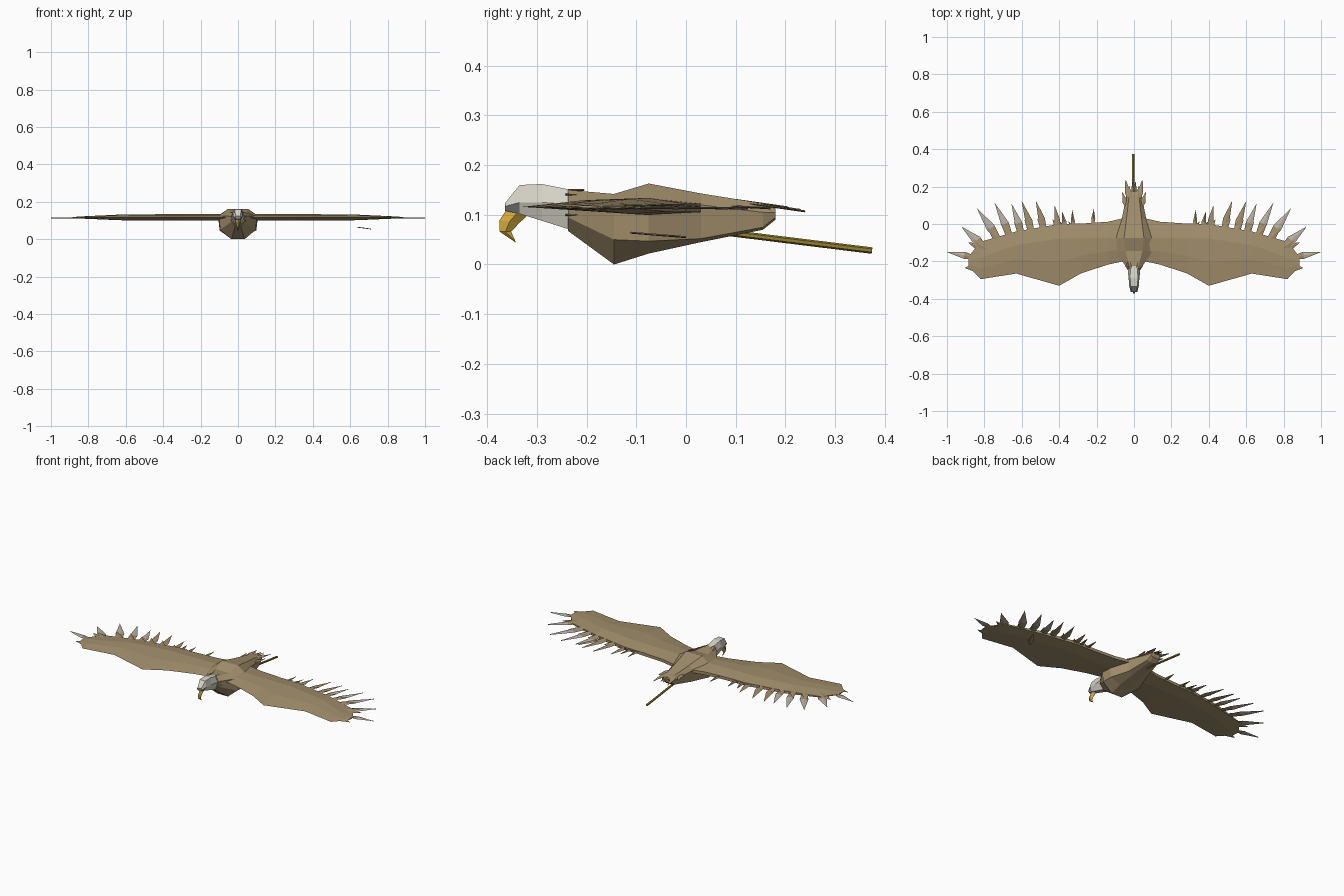
import bpy, bmesh, math
from mathutils import Vector

if "Cube" in bpy.data.objects:
    bpy.data.objects.remove(bpy.data.objects["Cube"])


def mat(name, r, g, b):
    m = bpy.data.materials.new(name)
    m.diffuse_color = (r, g, b, 1)
    m.use_nodes = True
    m.node_tree.nodes["Principled BSDF"].inputs["Base Color"].default_value = m.diffuse_color
    return m


BROWN = mat("tan_brown", .37, .28, .155)
WHITE = mat("off_white", .68, .66, .58)
GOLD = mat("beak_gold", .68, .41, .05)
GREY = mat("cere_grey", .25, .25, .25)
TIP = mat("feather_tip_grey", .50, .46, .39)
OCHRE = mat("dark_ochre", .30, .21, .03)


def finish(bm, name, mats):
    bmesh.ops.remove_doubles(bm, verts=bm.verts, dist=1e-5)
    bmesh.ops.recalc_face_normals(bm, faces=bm.faces)
    me = bpy.data.meshes.new(name)
    bm.to_mesh(me)
    bm.free()
    for m in mats:
        me.materials.append(m)
    ob = bpy.data.objects.new(name, me)
    bpy.context.collection.objects.link(ob)
    return ob


def loft(bm, rings):
    """Skin closed rings of equal length and cap both ends."""
    rows = [[bm.verts.new(p) for p in r] for r in rings]
    n = len(rows[0])
    for a, b in zip(rows, rows[1:]):
        for i in range(n):
            bm.faces.new((a[i], a[(i + 1) % n], b[(i + 1) % n], b[i]))
    bm.faces.new(rows[0])
    bm.faces.new(rows[-1])


def mirrored(y, half):
    """Full ring at y from (half width, z) pairs running top to bottom."""
    return [(w, y, z) for w, z in half] + [(-w, y, z) for w, z in reversed(half)]


# body
bm = bmesh.new()
loft(bm, [mirrored(y, h) for y, h in (
    (-.238, ((.02, .15), (.036, .125), (.033, .095), (.015, .068))),
    (-.145, ((.045, .142), (.10, .125), (.095, .05), (.035, .0))),
    (-.075, ((.053, .163), (.107, .125), (.098, .047), (.036, .022))),
    (.03, ((.04, .143), (.065, .12), (.06, .052), (.028, .045))),
    (.155, ((.026, .123), (.04, .105), (.035, .075), (.02, .07))),
    (.18, ((.022, .117), (.034, .105), (.03, .095), (.02, .09))))])
finish(bm, "body", [BROWN])

# head, with a grey face around the beak
bm = bmesh.new()
loft(bm, [mirrored(y, h) for y, h in (
    (-.22, ((.018, .148), (.036, .12), (.018, .066))),
    (-.29, ((.021, .162), (.029, .125), (.015, .088))),
    (-.335, ((.018, .16), (.025, .125), (.014, .102))),
    (-.364, ((.012, .124), (.017, .117), (.010, .108))))])
for f in bm.faces:
    c = f.calc_center_median()
    if c.y < -.34 and c.z < .125:
        f.material_index = 1
finish(bm, "head", [WHITE, GREY])

# hooked beak
bm = bmesh.new()
rings = []
for (fy, fz), (by, bz), w in (((-.360, .112), (-.312, .105), .014),
                              ((-.376, .088), (-.334, .085), .011),
                              ((-.375, .066), (-.352, .066), .007),
                              ((-.341, .043), (-.343, .045), .001)):
    my, mz = (fy + by) / 2, (fz + bz) / 2
    rings.append([(0, fy, fz), (w, my, mz), (0, by, bz), (-w, my, mz)])
loft(bm, rings)
finish(bm, "beak", [GOLD])

# wings: x, leading edge, ridge, trailing edge, ridge half thickness
sections = ((.06, -.20, -.075, .03, .018), (.14, -.217, -.075, .012, .018),
            (.285, -.265, -.077, .002, .018), (.40, -.33, -.078, 0, .018),
            (.63, -.265, -.112, -.04, .016), (.82, -.295, -.18, -.095, .007),
            (.885, -.225, -.20, -.175, .003))
for s, side in ((1, "right"), (-1, "left")):
    bm = bmesh.new()
    loft(bm, [[(s * x, le, .116), (s * x, (le + ri) / 2, .116 + t * .75),
               (s * x, ri, .116 + t), (s * x, te, .116 + t * .35),
               (s * x, te, .116 - t * .6), (s * x, ri, .116 - t * .9)]
              for x, le, ri, te, t in sections])
    finish(bm, side + "_wing", [BROWN])


def feather(bm, root, tip, width, pale=False):
    """Thin kite-shaped quill running from root to tip."""
    a, b = Vector(root), Vector(tip)
    d = b - a
    across = d.cross(Vector((0, 0, 1))).normalized() * width / 2
    up = Vector((0, 0, .002))
    rows = []
    for t, w in ((0, .35), (.42, 1), (1, .02)):
        p = a + d * t
        rows.append([p + across * w, p + up, p - across * w, p - up])
    before = len(bm.faces)
    loft(bm, rows)
    bm.faces.ensure_lookup_table()
    if pale:
        for f in bm.faces[before + 4:before + 8]:
            f.material_index = 1


# flight feathers: root x, root y, tip x, tip y, width
quills = ((.325, -.03, .33, .075, .022), (.365, -.03, .385, .068, .024),
          (.40, -.04, .425, .10, .032), (.47, -.05, .525, .125, .036),
          (.535, -.06, .60, .122, .038), (.59, -.07, .655, .108, .040),
          (.65, -.08, .745, .113, .042), (.71, -.10, .84, .085, .048),
          (.78, -.14, .922, -.015, .050), (.84, -.18, 1.0, -.150, .038),
          (.82, -.23, .905, -.235, .045), (.81, -.13, .885, -.10, .035))
for s, side in ((1, "right"), (-1, "left")):
    bm = bmesh.new()
    for i, (rx, ry, tx, ty, w) in enumerate(quills):
        feather(bm, (s * rx, ry, .115), (s * tx, ty, .113), w, 4 < i < 10)
        if i < 9:   # short covert overlapping each root
            feather(bm, (s * rx, ry, .121),
                    (s * (rx + (tx - rx) * .4 + .025), ry + (ty - ry) * .45, .118), w * .8)
    if s < 0:
        feather(bm, (-.22, -.01, .115), (-.215, .08, .113), .022)
    finish(bm, side + "_flight_feathers", [BROWN, TIP])

# loose feather under the right wing
bm = bmesh.new()
feather(bm, (.64, -.11, .064), (.71, 0, .055), .03)
finish(bm, "loose_feather", [BROWN])

# tail feathers
bm = bmesh.new()
for s in (1, -1):
    for rx, ry, tx, ty, z0, z1, w in ((.025, .12, .046, .24, .124, .107, .03),
                                      (.012, .10, .026, .205, .130, .115, .025),
                                      (.035, .08, .063, .17, .118, .113, .03),
                                      (.004, .13, .008, .23, .124, .110, .022)):
        feather(bm, (s * rx, ry, z0), (s * tx, ty, z1), w)
finish(bm, "tail_feathers", [BROWN])

# ruff of short feathers at the neck
bm = bmesh.new()
for s in (1, -1):
    for x, z in ((.012, .150), (.028, .141), (.036, .122), (.035, .10)):
        feather(bm, (s * (x + .008), -.205, z), (s * x, -.243, z), .018)
finish(bm, "neck_ruff", [BROWN])

# trailing rod
a, b = Vector((-.004, .05, .068)), Vector((-.004, .3745, .028))
bpy.ops.mesh.primitive_cylinder_add(vertices=6, radius=.0065, depth=(b - a).length,
                                    location=(a + b) / 2)
rod = bpy.context.object
rod.name = "trailing_rod"
rod.rotation_euler = (b - a).to_track_quat('Z', 'Y').to_euler()
rod.data.materials.append(OCHRE)
